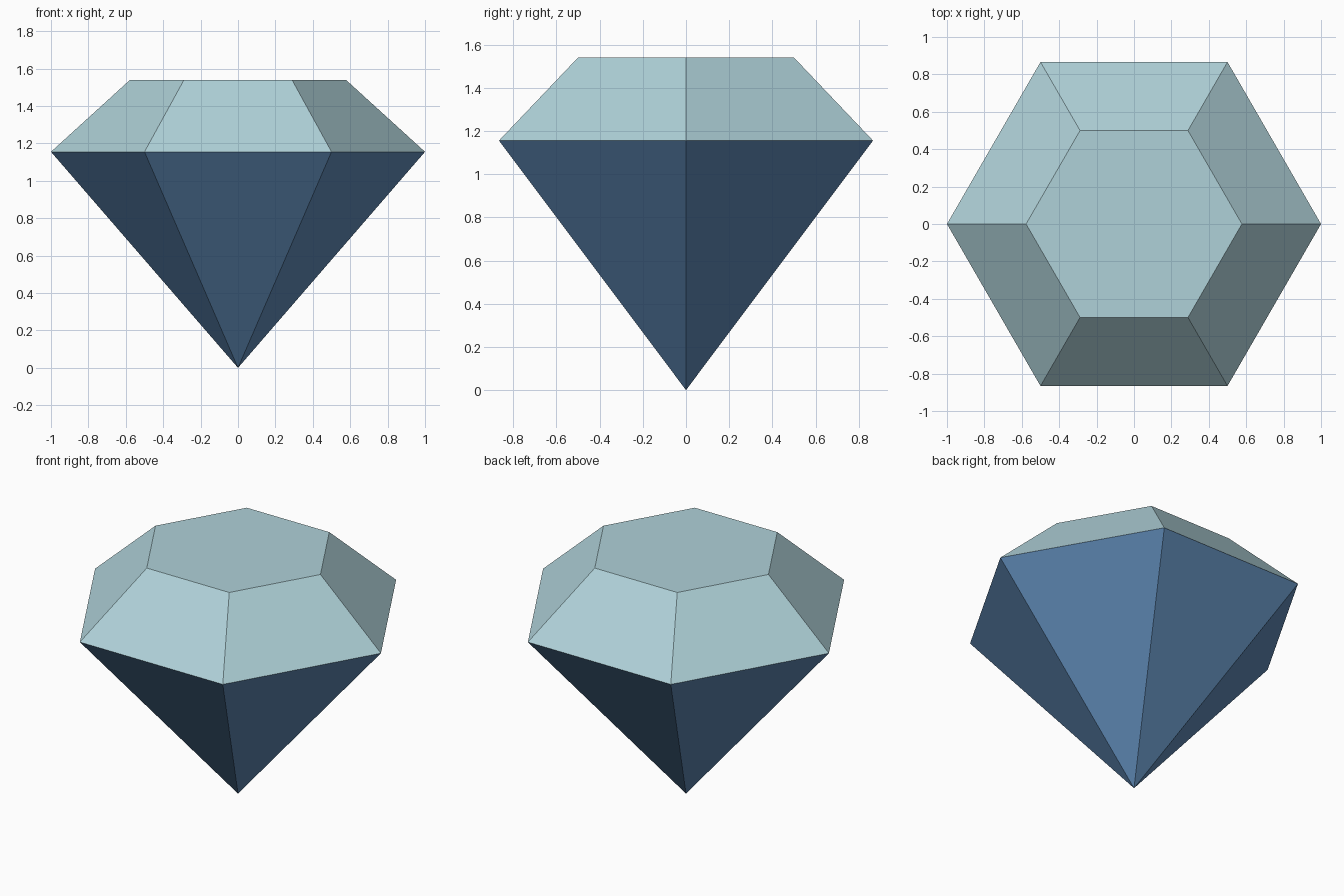
import bpy, bmesh
from math import cos, sin, pi

cube = bpy.data.objects.get("Cube")
if cube:
    bpy.data.objects.remove(cube, do_unlink=True)

SIDES = 6
GIRDLE_R, GIRDLE_Z = 1.0, 1.155
TABLE_R, TABLE_Z = 0.577, 1.54


def make_material(name, rgb):
    mat = bpy.data.materials.new(name)
    mat.use_nodes = True
    color = (*rgb, 1.0)
    mat.diffuse_color = color
    bsdf = mat.node_tree.nodes["Principled BSDF"]
    bsdf.inputs["Base Color"].default_value = color
    bsdf.inputs["Roughness"].default_value = 0.6
    return mat


def ring(bm, radius, z):
    return [bm.verts.new((radius * cos(2 * pi * i / SIDES),
                          radius * sin(2 * pi * i / SIDES), z))
            for i in range(SIDES)]


pale_blue = make_material("pale blue", (0.43, 0.64, 0.69))
deep_blue = make_material("deep blue", (0.115, 0.255, 0.47))

bm = bmesh.new()
girdle = ring(bm, GIRDLE_R, GIRDLE_Z)
table = ring(bm, TABLE_R, TABLE_Z)
tip = bm.verts.new((0, 0, 0))

# Flat table on top, sloping crown facets, long facets down to the tip
bm.faces.new(table)
for i in range(SIDES):
    j = (i + 1) % SIDES
    bm.faces.new((girdle[i], girdle[j], table[j], table[i]))
    bm.faces.new((tip, girdle[j], girdle[i])).material_index = 1

bmesh.ops.recalc_face_normals(bm, faces=bm.faces)
mesh = bpy.data.meshes.new("cut_gem")
bm.to_mesh(mesh)
bm.free()
mesh.materials.append(pale_blue)
mesh.materials.append(deep_blue)
gem = bpy.data.objects.new("cut_gem", mesh)
bpy.context.collection.objects.link(gem)
